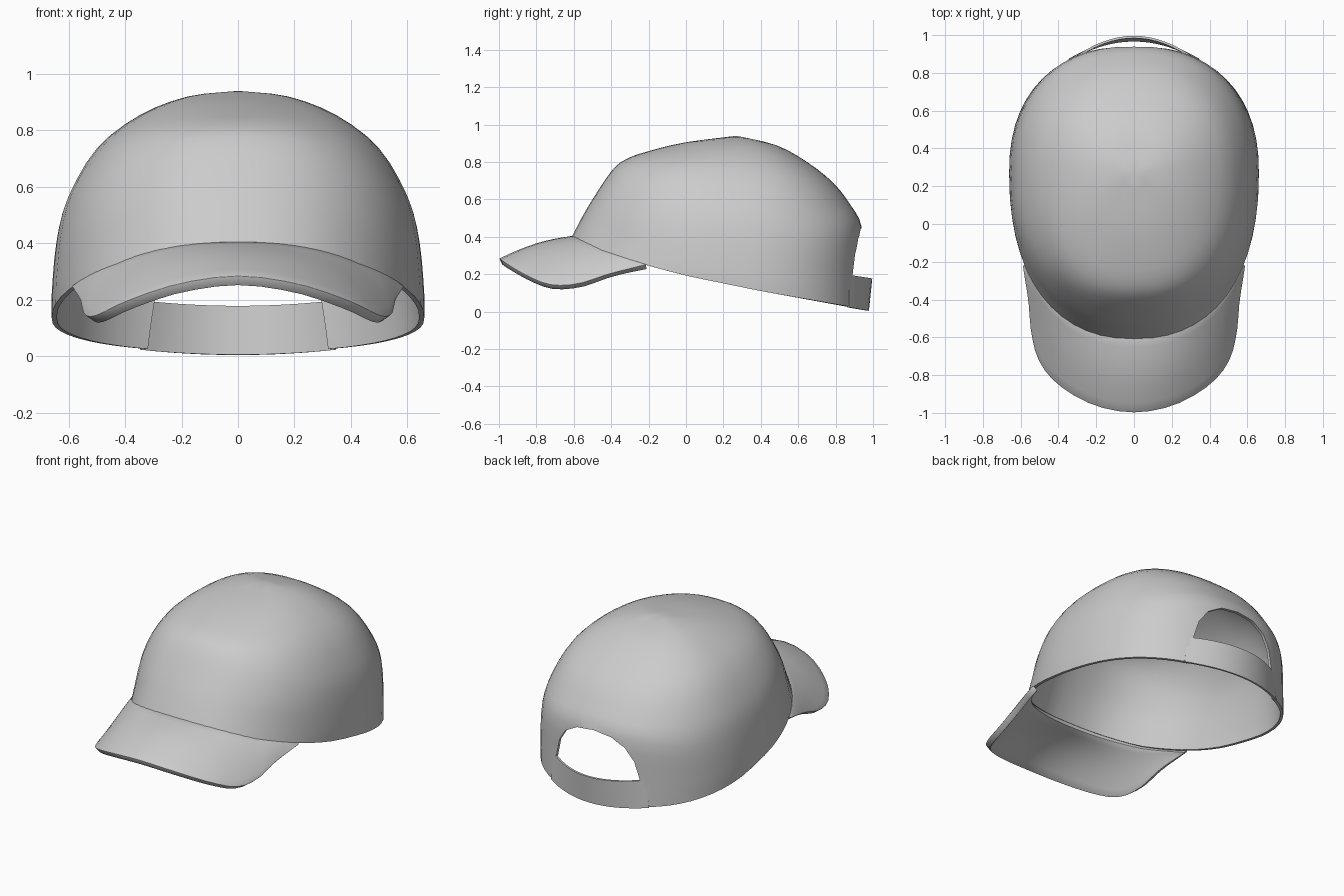
import bpy, bmesh, math
from mathutils import Vector

if "Cube" in bpy.data.objects:
    bpy.data.objects.remove(bpy.data.objects["Cube"], do_unlink=True)

grey = bpy.data.materials.new("grey cloth")
grey.use_nodes = True
GREY = (0.6, 0.6, 0.6, 1)
grey.diffuse_color = GREY
grey.node_tree.nodes["Principled BSDF"].inputs["Base Color"].default_value = GREY


def make_object(name, bm):
    bmesh.ops.recalc_face_normals(bm, faces=bm.faces)
    mesh = bpy.data.meshes.new(name)
    bm.to_mesh(mesh)
    bm.free()
    mesh.materials.append(grey)
    ob = bpy.data.objects.new(name, mesh)
    bpy.context.collection.objects.link(ob)
    return ob


def grid(bm, rows, closed=False):
    """Skin a list of equally long rows of points with quads."""
    vs = [[bm.verts.new(p) for p in row] for row in rows]
    n = len(vs[0])
    for a, b in zip(vs, vs[1:]):
        for i in range(n if closed else n - 1):
            j = (i + 1) % n
            bm.faces.new((a[i], a[j], b[j], b[i]))
    return vs


def finish(ob, angle=40):
    """Apply the modifiers and shade smooth."""
    bpy.ops.object.select_all(action='DESELECT')
    bpy.context.view_layer.objects.active = ob
    ob.select_set(True)
    for m in list(ob.modifiers):
        bpy.ops.object.modifier_apply(modifier=m.name)
    bpy.ops.object.shade_smooth_by_angle(angle=math.radians(angle))


def thicken(ob, thickness, offset):
    m = ob.modifiers.new("thickness", 'SOLIDIFY')
    m.thickness, m.offset = thickness, offset


def spline(pts, t):
    """Catmull-Rom curve through pts, t in 0..1."""
    pts = [Vector(p) for p in pts]
    s = t * (len(pts) - 1)
    i = min(int(s), len(pts) - 2)
    u = s - i
    p1, p2 = pts[i], pts[i + 1]
    p0 = pts[i - 1] if i else p1 * 2 - p2
    p3 = pts[i + 2] if i + 2 < len(pts) else p2 * 2 - p1
    return 0.5 * (2 * p1 + (p2 - p0) * u + (2 * p0 - 5 * p1 + 4 * p2 - p3) * u * u
                  + (3 * p1 - p0 - 3 * p2 + p3) * u ** 3)


def lerp_table(table, v):
    for (a, za), (b, zb) in zip(table, table[1:]):
        if v <= b:
            return za + (zb - za) * max(0, (v - a) / (b - a))
    return table[-1][1]


# Crown: plan outline, rim height, and (reach, rise) meridians
APEX_Y, APEX_Z, POWER = 0.27, 0.94, 2.3
RIM = [(-0.61, 0.40), (-0.45, 0.325), (-0.2, 0.245), (0, 0.192), (0.4, 0.11), (0.94, 0.015)]
FRONT = [(1, 0), (.94, .19), (.875, .37), (.76, .65), (.67, .77), (.53, .85), (.31, .935), (0, 1)]
SIDE = [(1, 0), (1, .1), (.975, .33), (.915, .52), (.76, .74), (.53, .89), (.27, .975), (0, 1)]
BACK = [(1, 0), (1, .22), (1, .47), (.91, .6), (.77, .73), (.56, .85), (.32, .945), (0, 1)]


def rim_point(a):
    c, s = math.cos(a), math.sin(a)
    x = 0.66 * math.copysign(abs(c) ** (2 / POWER), c)
    y = APEX_Y + (0.67 if s > 0 else 0.88) * math.copysign(abs(s) ** (2 / POWER), s)
    return Vector((x, y, lerp_table(RIM, y)))


def crown_point(a, t):
    rim = rim_point(a)
    s = math.sin(a)
    end = FRONT if s < 0 else BACK
    r, h = spline(SIDE, t).lerp(spline(end, t), s * s)
    return (rim.x * r, APEX_Y + (rim.y - APEX_Y) * r, rim.z + (APEX_Z - rim.z) * h)


COLS, ROWS = 56, 21
bm = bmesh.new()
rings = grid(bm, [[crown_point(2 * math.pi * i / COLS, k / ROWS) for i in range(COLS)]
                  for k in range(ROWS)], closed=True)
tip = bm.verts.new((0, APEX_Y, APEX_Z))
for i in range(COLS):
    bm.faces.new((rings[-1][i], rings[-1][(i + 1) % COLS], tip))
crown = make_object("crown", bm)
thicken(crown, 0.018, -1)

# Arched opening at the back of the crown
half = [(.325, -.1), (.32, .02), (.31, .1), (.295, .2), (.265, .31), (.21, .39), (.12, .44), (0, .455)]
arch = half + [(-x, z) for x, z in half[-2::-1]]
bm = bmesh.new()
ends = grid(bm, [[(x, y, z) for x, z in arch] for y in (0.6, 1.2)], closed=True)
for ring in ends:
    bm.faces.new(ring)
cutter = make_object("opening_cutter", bm)
cutter.hide_render = True
cut = crown.modifiers.new("opening", 'BOOLEAN')
cut.operation, cut.solver, cut.object = 'DIFFERENCE', 'EXACT', cutter
finish(crown)
bpy.data.objects.remove(cutter, do_unlink=True)

# Brim: lofted from the crown rim to the curved outer edge
EDGE = [(.575, -.22, .238), (.545, -.4, .195), (.53, -.57, .14), (.49, -.72, .133),
        (.39, -.845, .18), (.21, -.95, .24), (0, -.99, .268)]
edge = EDGE + [(-x, y, z) for x, y, z in EDGE[-2::-1]]
N, M = 32, 8
A0 = math.radians(-31)
rows = []
for k in range(M + 1):
    u = k / M
    row = []
    for i in range(N + 1):
        t = i / N
        inner = rim_point(A0 + (-math.pi - 2 * A0) * t)
        inner = Vector((inner.x * .985, inner.y + .012, inner.z - .012))
        p = inner.lerp(spline(edge, t), u)
        p.z += 0.02 * math.sin(math.pi * u) * math.sin(math.pi * t)
        row.append(p)
    rows.append(row)
bm = bmesh.new()
grid(bm, rows)
brim = make_object("brim", bm)
thicken(brim, 0.036, 0)
bev = brim.modifiers.new("soft edge", 'BEVEL')
bev.width, bev.segments, bev.limit_method = 0.013, 2, 'ANGLE'
bev.angle_limit = math.radians(50)
finish(brim, 60)

# Strap: thin curved band closing the opening
rows = []
for z, lean, w in ((0.005, -0.018, .345), (0.178, 0, .325)):
    rows.append([(w * s, .868 + (.122 + lean) * (1 - s * s), z + .018 * s * s)
                 for s in (i / 8 - 1 for i in range(17))])
bm = bmesh.new()
grid(bm, rows)
strap = make_object("back_strap", bm)
thicken(strap, 0.012, 0)
finish(strap)
